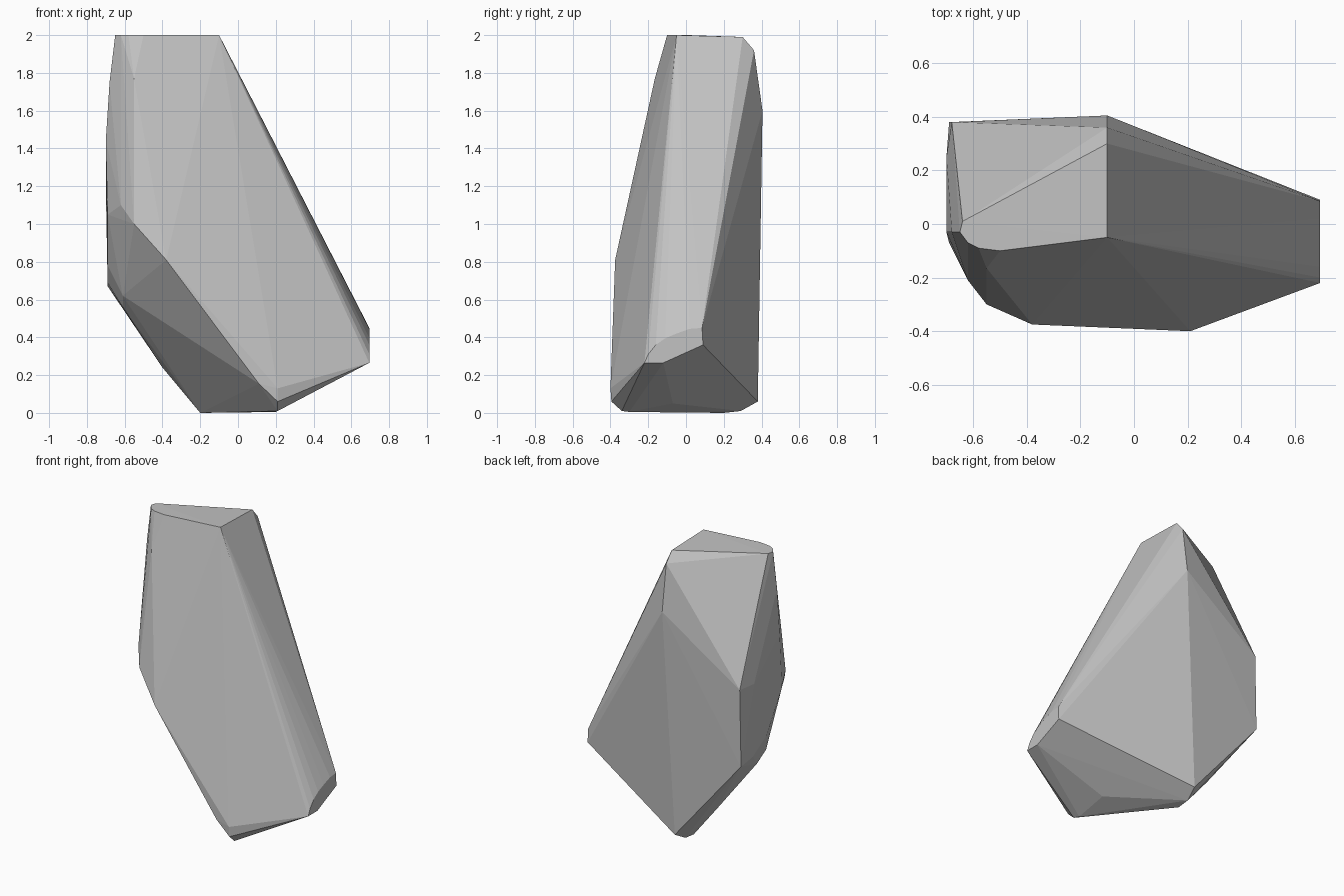
import bpy, bmesh, math

if "Cube" in bpy.data.objects:
    bpy.data.objects.remove(bpy.data.objects["Cube"])

# Flat part outlines: each lies in one plane of the rock
TOP_XY = [(-.10, -.05), (-.50, -.10), (-.58, -.09), (-.62, -.07), (-.65, -.03), (-.64, .01)]
RIGHT_CAP_YZ = [(-.22, .265), (-.20, .31), (-.16, .36), (-.11, .395), (-.05, .42),
                (.02, .445), (.085, .45), (.09, .36), (-.12, .265)]

# Chipped corners on the remaining sides
BACK = [(-.10, .30, 1.99), (-.10, .36, 1.92), (-.10, .405, 1.60),
        (-.68, .38, 1.20), (-.69, .38, .67), (-.18, .38, .06)]
LEFT = [(-.68, -.03, 1.75), (-.70, -.03, 1.44), (-.70, .25, 1.20),
        (-.69, -.07, 1.05), (-.69, .10, .78), (-.69, .25, .69),
        (-.61, -.01, .62), (-.61, .09, .56), (-.40, .24, .24)]
FRONT = [(-.55, -.165, 1.77), (-.62, -.21, 1.10), (-.55, -.30, 1.00),
         (-.38, -.375, .81), (.11, -.395, .155), (.21, -.40, .13), (.21, -.395, .06)]
FOOT = [(.21, -.34, .01), (.20, -.30, .005), (.20, -.07, .05),
        (-.20, .20, 0), (-.20, .29, .01)]

points = [(x, y, 2) for x, y in TOP_XY]
points += [(.695, y, z) for y, z in RIGHT_CAP_YZ]
points += BACK + LEFT + FRONT + FOOT

# Wrap the corners in one convex stone
bm = bmesh.new()
for p in points:
    bm.verts.new(p)
bmesh.ops.convex_hull(bm, input=bm.verts[:])
bmesh.ops.delete(bm, geom=[v for v in bm.verts if not v.link_faces], context='VERTS')
bmesh.ops.dissolve_limit(bm, angle_limit=math.radians(1),
                         verts=bm.verts[:], edges=bm.edges[:])
bmesh.ops.recalc_face_normals(bm, faces=bm.faces[:])
mesh = bpy.data.meshes.new("rock")
bm.to_mesh(mesh)
bm.free()

# Plain grey stone
stone = bpy.data.materials.new("grey stone")
stone.diffuse_color = (.54, .54, .54, 1)
stone.use_nodes = True
stone.node_tree.nodes["Principled BSDF"].inputs["Base Color"].default_value = stone.diffuse_color
mesh.materials.append(stone)
rock = bpy.data.objects.new("rock", mesh)
bpy.context.collection.objects.link(rock)
